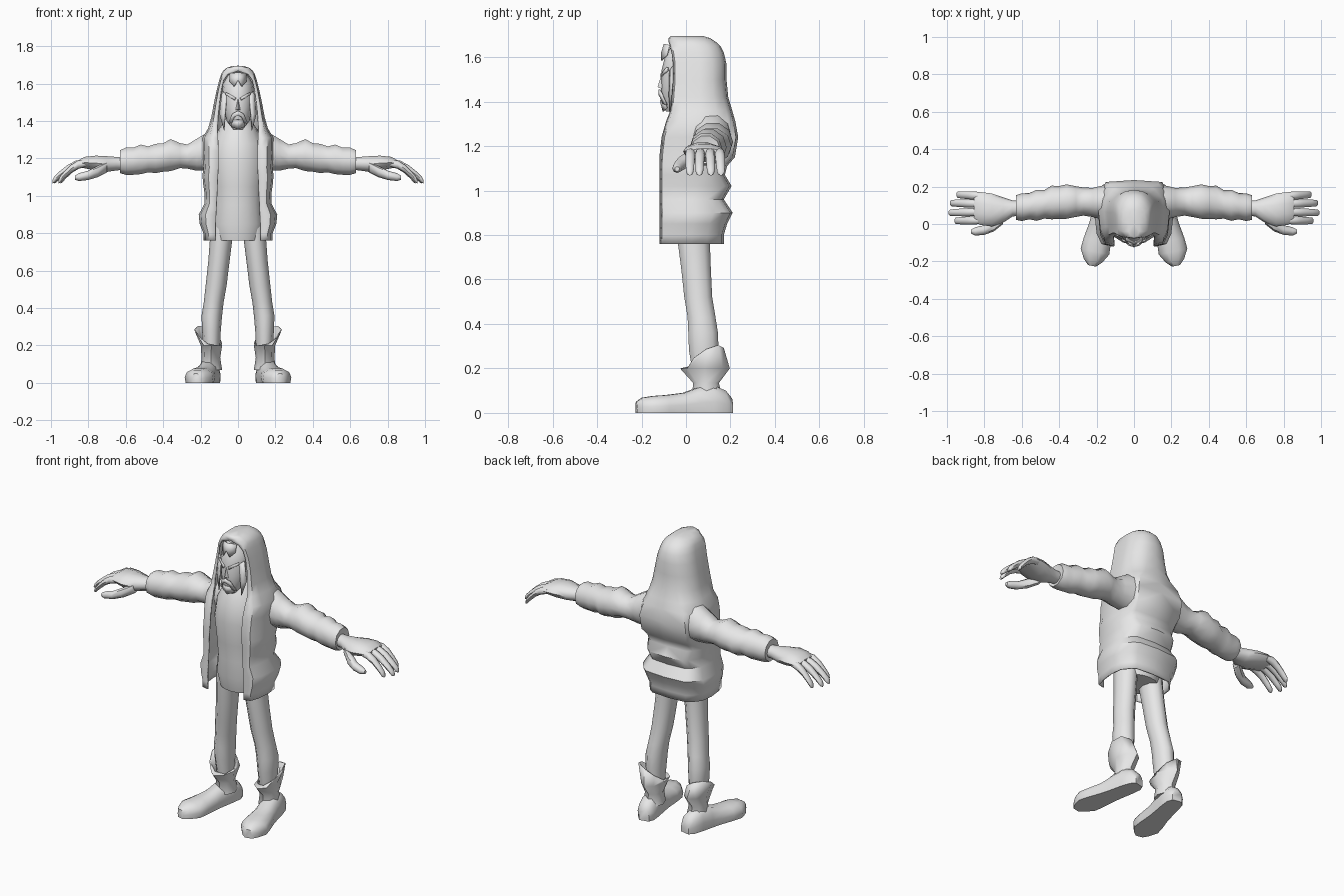
import bpy, math
from mathutils import Vector

grey = bpy.data.materials.new("plain grey")
grey.diffuse_color = (0.8, 0.8, 0.8, 1)


def finish(name, verts, faces, mirror=False, thick=0, angle=50):
    me = bpy.data.meshes.new(name)
    me.from_pydata([tuple(v) for v in verts], [], faces)
    me.materials.append(grey)
    ob = bpy.data.objects.new(name, me)
    bpy.context.collection.objects.link(ob)
    bpy.ops.object.select_all(action='DESELECT')
    ob.select_set(True)
    bpy.context.view_layer.objects.active = ob
    bpy.ops.object.shade_smooth_by_angle(angle=math.radians(angle))
    if mirror:
        m = ob.modifiers.new("Mirror", 'MIRROR')
        m.use_clip = True
        m.merge_threshold = 0.0005
    if thick:
        s = ob.modifiers.new("Thickness", 'SOLIDIFY')
        s.thickness = thick
    return ob


def loft(name, rings, closed=True, caps=(True, True), **kw):
    """Skin a list of equal-length rings."""
    n = len(rings[0])
    verts = [v for r in rings for v in r]
    faces = []
    for i in range(len(rings) - 1):
        for j in range(n if closed else n - 1):
            k = (j + 1) % n
            faces.append((i*n + j, i*n + k, (i+1)*n + k, (i+1)*n + j))
    if caps[0]:
        faces.append(tuple(reversed(range(n))))
    if caps[1]:
        faces.append(tuple(range((len(rings)-1)*n, len(rings)*n)))
    return finish(name, verts, faces, **kw)


def circle(n):
    return [(math.cos(2*math.pi*i/n), math.sin(2*math.pi*i/n)) for i in range(n)]


def x_rings(stations, n):
    """Stations of x, y, z, y radius, z radius."""
    return [[(x, y + c*ry, z + s*rz) for c, s in circle(n)] for x, y, z, ry, rz in stations]


def z_rings(stations, n):
    """Stations of x, y, z, x radius, y radius, then tilt in x and y."""
    return [[(st[0] + c*st[3], st[1] + s*st[4],
              st[2] + (c*st[5] + s*st[6] if len(st) > 5 else 0))
             for c, s in circle(n)] for st in stations]


# Hooded coat, open at the front: z, half width, front y, back y, opening, back squareness
coat = [
    (0.76, .185, -.12, .17, .12, .6), (0.80, .185, -.12, .17, .12, .6),
    (0.85, .205, -.12, .185, .12, .6), (0.90, .21, -.12, .21, .118, .6),
    (0.96, .178, -.12, .17, .115, .6), (1.02, .18, -.12, .205, .112, .6),
    (1.07, .187, -.12, .175, .11, .65), (1.11, .19, -.12, .185, .108, .7),
    (1.15, .185, -.12, .22, .106, .8), (1.24, .19, -.11, .235, .105, .8),
    (1.31, .19, -.09, .222, .108, .7), (1.36, .16, -.07, .208, .11, .55),
    (1.42, .143, -.065, .19, .108, .45), (1.50, .128, -.058, .182, .10, .4),
    (1.57, .113, -.058, .182, .09, .4), (1.62, .10, -.065, .17, .078, .4),
    (1.65, .09, -.072, .155, .055, .4), (1.668, .08, -.078, .135, .0, .4),
    (1.685, .06, -.078, .11, .0, .4), (1.694, .03, -.07, .08, .0, .4),
    (1.696, .0, .0, .02, .0, .4),
]
rings = []
for z, w, f, b, g, q in coat:
    d = b - f
    rings.append([(g, f, z), (g + (w-g)*.6, f + .04*d, z), (w*.95, f + .2*d, z),
                  (w, f + .5*d, z), (w*.95, f + .74*d, z), (w*(.45 + q*.5), f + .9*d, z),
                  (w*q, f + .97*d, z), (0, b, z)])
loft("hooded_coat", rings, closed=False, caps=(False, False), mirror=True, thick=.008)

# Shirt and hips inside the coat
shirt = [(0, .03, .76, .12, .10), (0, .03, .85, .14, .12), (0, .03, .95, .13, .12),
         (0, .03, 1.05, .135, .13), (0, .03, 1.18, .15, .14), (0, .04, 1.28, .14, .135),
         (0, .05, 1.36, .10, .11), (0, .05, 1.42, .06, .07)]
loft("shirt", z_rings(shirt, 16))

# Head under the hood
head = [(0, -.06, 1.355, .025, .03), (0, -.04, 1.40, .06, .07), (0, -.02, 1.47, .078, .092),
        (0, -.01, 1.54, .085, .10), (0, 0, 1.60, .08, .095), (0, .01, 1.65, .05, .075)]
loft("head", z_rings(head, 12))

# Face details: nose, moustache halves, brows, forehead lock
finish("nose", [(-.018, -.10, 1.455), (.018, -.10, 1.455), (0, -.128, 1.465),
                (0, -.105, 1.54), (0, -.09, 1.45)],
       [(0, 2, 3), (2, 1, 3), (0, 4, 2), (4, 1, 2)], angle=20)
finish("moustache", [(0, -.124, 1.455), (.03, -.115, 1.44), (.055, -.09, 1.385),
                     (.035, -.105, 1.39), (.022, -.118, 1.42), (0, -.124, 1.43)],
       [(5, 4, 1, 0), (4, 3, 2, 1)], mirror=True, thick=.008, angle=20)
finish("beard", [(0, -.118, 1.405), (.03, -.105, 1.405), (.038, -.09, 1.37),
                 (.0, -.105, 1.355)], [(0, 3, 2, 1)], mirror=True, thick=.008, angle=20)
finish("brow", [(.012, -.114, 1.525), (.065, -.087, 1.555), (.067, -.087, 1.54),
                (.02, -.116, 1.512)], [(0, 3, 2, 1)], mirror=True, thick=.008, angle=20)
finish("side_lock", [(.06, -.075, 1.54), (.085, -.06, 1.56), (.10, -.06, 1.44),
                     (.075, -.075, 1.35), (.07, -.078, 1.43)],
       [(0, 4, 2, 1), (4, 3, 2)], mirror=True, thick=.006, angle=20)
finish("forehead_lock", [(0, -.10, 1.66), (.045, -.075, 1.655), (.045, -.088, 1.61),
                         (.022, -.112, 1.585), (0, -.112, 1.62)],
       [(0, 4, 3, 2, 1)], mirror=True, thick=.006, angle=20)

# Puckered sleeves
sleeve = [(.10, .11, 1.235, .10, .13), (.17, .115, 1.235, .09, .105), (.22, .115, 1.22, .078, .09),
          (.27, .12, 1.21, .075, .068), (.31, .12, 1.215, .082, .07), (.36, .12, 1.218, .092, .09),
          (.40, .115, 1.205, .088, .08), (.44, .115, 1.20, .09, .082), (.48, .105, 1.195, .076, .073),
          (.52, .10, 1.195, .083, .083), (.56, .095, 1.185, .07, .076), (.60, .09, 1.185, .074, .076),
          (.63, .088, 1.183, .066, .065), (.625, .088, 1.18, .045, .045)]
loft("sleeve", x_rings(sleeve, 10), mirror=True)

# Hands
palm = [(.60, .085, 1.175, .038, .036), (.65, .083, 1.172, .043, .038), (.70, .075, 1.17, .068, .044),
        (.76, .075, 1.175, .088, .042), (.82, .083, 1.178, .088, .032), (.855, .087, 1.17, .078, .02)]
loft("palm", x_rings(palm, 10), mirror=True)
for name, y0, y1, tip in [("index", .02, .017, .96), ("middle", .065, .06, .993),
                          ("ring", .108, .112, .985), ("little", .15, .157, .95)]:
    L = tip - .81
    finger = [(.81 + L*t, y0 + (y1-y0)*t, 1.175 - dz, r, r)
              for t, dz, r in [(0, 0, .018), (.3, .008, .022), (.55, .03, .021),
                               (.8, .065, .019), (.95, .09, .017), (1, .10, .008)]]
    loft(name + "_finger", x_rings(finger, 8), mirror=True)
thumb = [(.70, .03, 1.155, .03, .03), (.75, -.008, 1.13, .032, .03), (.80, -.032, 1.11, .026, .025),
         (.85, -.04, 1.10, .022, .021), (.872, -.04, 1.097, .011, .011)]
loft("thumb", x_rings(thumb, 8), mirror=True)

# Trouser legs
leg = [(.14, .085, .14, .042, .05), (.142, .08, .28, .05, .07), (.14, .077, .36, .055, .07),
       (.13, .07, .43, .053, .066), (.117, .055, .52, .056, .066), (.102, .045, .65, .057, .07),
       (.09, .035, .77, .06, .076), (.08, .035, .86, .065, .08)]
loft("trouser_leg", z_rings(leg, 10), mirror=True)

# Flared boot cuffs with a slanted rim
cuff = [(.143, .095, .07, .058, .068), (.145, .09, .135, .05, .058),
        (.142, .085, .20, .057, .112), (.16, .09, .25, .075, .08, .035, .042)]
loft("boot_cuff", z_rings(cuff, 8), caps=(True, False), mirror=True, thick=.006)

# Boots pointing outward: distance from heel, half width, height
heel, toe = Vector((.135, .205, 0)), Vector((.225, -.225, 0))
axis = (toe - heel).normalized()
side = Vector((-axis.y, axis.x, 0))
boot = [(0, .03, .065), (.03, .05, .10), (.09, .056, .125), (.16, .058, .112), (.22, .062, .09),
        (.30, .074, .08), (.36, .078, .076), (.41, .05, .068), (.438, .022, .05)]
outline = [(-.93, 0), (-1, .4), (-.85, .75), (-.4, 1), (.4, 1), (.85, .75), (1, .4), (.93, 0)]
loft("boot", [[heel + axis*t + side*(u*w) + Vector((0, 0, v*h)) for u, v in reversed(outline)]
              for t, w, h in boot], mirror=True)
